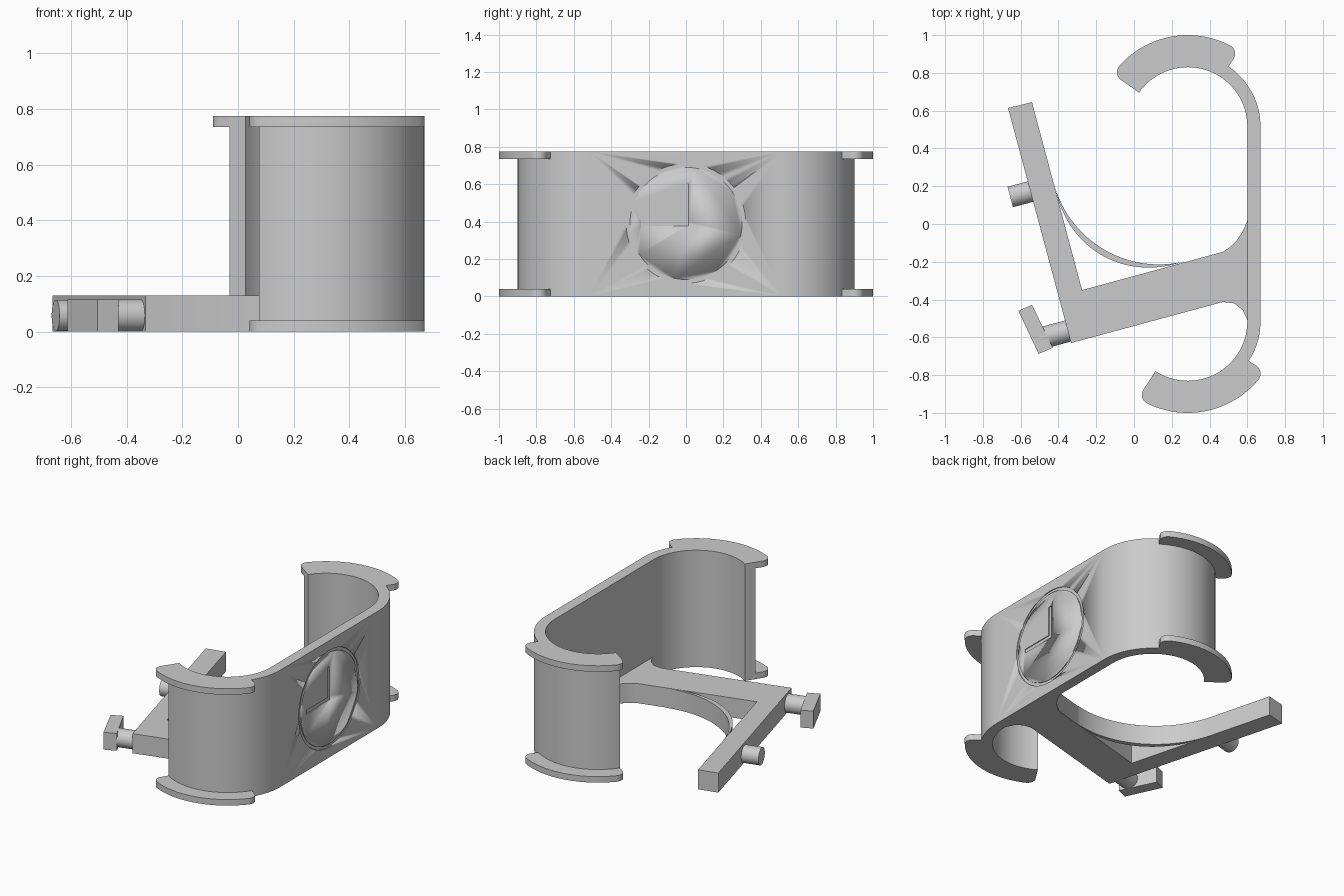
import bpy, bmesh, math
from mathutils import Vector, Matrix

if "Cube" in bpy.data.objects:
    bpy.data.objects.remove(bpy.data.objects["Cube"])

grey = bpy.data.materials.new("light grey plastic")
grey.diffuse_color = (0.6, 0.6, 0.6, 1)
grey.use_nodes = True
grey.node_tree.nodes["Principled BSDF"].inputs["Base Color"].default_value = grey.diffuse_color

H = 0.775                 # clip height
CX, CY = 0.285, 0.515     # centres of the clip's end bends: (CX, +-CY)
RI, RO, RF = 0.315, 0.385, 0.485   # wall inside, wall outside, flange radius


def arc(cx, cy, r, a0, a1, n):
    return [(cx + r * math.cos(math.radians(a0 + (a1 - a0) * i / n)),
             cy + r * math.sin(math.radians(a0 + (a1 - a0) * i / n))) for i in range(n + 1)]


def finish(bm, name):
    bmesh.ops.recalc_face_normals(bm, faces=bm.faces)
    me = bpy.data.meshes.new(name)
    bm.to_mesh(me)
    bm.free()
    ob = bpy.data.objects.new(name, me)
    bpy.context.collection.objects.link(ob)
    me.materials.append(grey)
    bpy.ops.object.select_all(action='DESELECT')
    ob.select_set(True)
    bpy.context.view_layer.objects.active = ob
    bpy.ops.object.shade_smooth_by_angle(angle=math.radians(30))
    return ob


def prism(name, pts, z0, z1):
    """Closed outline extruded upwards."""
    bm = bmesh.new()
    f = bm.faces.new([bm.verts.new((x, y, z0)) for x, y in pts])
    ext = bmesh.ops.extrude_face_region(bm, geom=[f])
    bmesh.ops.translate(bm, vec=(0, 0, z1 - z0),
                        verts=[g for g in ext["geom"] if isinstance(g, bmesh.types.BMVert)])
    return finish(bm, name)


def rod(name, a, b, r):
    a, b = Vector(a), Vector(b)
    bm = bmesh.new()
    rot = Vector((0, 0, 1)).rotation_difference(b - a).to_matrix().to_4x4()
    bmesh.ops.create_cone(bm, cap_ends=True, segments=40, radius1=r, radius2=r, depth=(b - a).length,
                          matrix=Matrix.Translation((a + b) / 2) @ rot)
    return finish(bm, name)


# Clip wall: straight back with a curled end on each side
outer = arc(CX, -CY, RO, -123, 0, 40) + arc(CX, CY, RO, 0, 145, 44)
inner = arc(CX, -CY, RI, -123, 0, 40) + arc(CX, CY, RI, 0, 145, 44)
wall = prism("clip_wall", outer + inner[::-1], 0, H)


# Rim flanges with rounded outer corners
def flange(name, cy, a0, a1, z0):
    c = 0.05                                # corner rounding
    rm = RF - c
    da = math.degrees(math.asin(c / rm))
    pts = arc(CX, cy, RI, a1, a0, 30)
    for a, start in ((a0 + da, a0 - 90), (a1 - da, a1)):
        px = CX + rm * math.cos(math.radians(a))
        py = cy + rm * math.sin(math.radians(a))
        if a < (a0 + a1) / 2:
            pts += arc(px, py, c, start, a, 8)
            pts += arc(CX, cy, RF, a0 + da, a1 - da, 32)[1:-1]
        else:
            pts += arc(px, py, c, a, a1 + 90, 8)
    prism(name, pts, z0, z0 + 0.04)


for level, z in (("lower", 0), ("upper", H - 0.04)):
    flange("back_flange_" + level, CY, 56, 145, z)
    flange("front_flange_" + level, -CY, -123, -33, z)

# Bracket: L-shaped frame, its two arms joined by a curved brace
FH = 0.13
AX, AY, AR = 0.132, 0.361, 0.575            # brace arc
foot = [(-0.275, -0.35), (-0.54, 0.645), (-0.667, 0.614), (-0.333, -0.63), (0.47, -0.413)]
foot += [(0.53, -0.42), (0.575, -0.455), (0.60, -0.508), (0.63, -0.508), (0.63, 0.016), (0.60, 0.016)]
foot += [(0.575, -0.04), (0.545, -0.085), (0.51, -0.12), (0.472, -0.147)]
prism("bracket_frame", foot, 0, FH)
brace = arc(AX, AY, AR, 195, 285, 36)
under = []
for i in range(37):
    t = i / 36
    a = math.radians(204.8 + 71 * t)
    r = 0.583 + 0.024 * math.sin(math.pi * t)
    under.append((AX + r * math.cos(a), AY + r * math.sin(a)))
prism("curved_brace", brace + under[::-1], 0, FH)

# Side pegs and the hook plate
rod("upper_peg", (-0.655, 0.143, 0.058), (-0.52, 0.179, 0.058), 0.056)
rod("lower_peg", (-0.50, -0.607, 0.058), (-0.34, -0.564, 0.058), 0.058)
prism("hook_plate", [(-0.612, -0.46), (-0.54, -0.428), (-0.43, -0.655), (-0.505, -0.688)], 0, 0.115)

# Clock dial engraved in the outer face
ZC, XF, D = 0.39, CX + RO, 0.006


def side_cutter(name, loops):
    """Slab cutter from quads in (y, z), sunk D into the face."""
    bm = bmesh.new()
    cache = {}

    def v(p, x):
        k = (round(p[0], 5), round(p[1], 5), x)
        if k not in cache:
            cache[k] = bm.verts.new((x, p[0], p[1]))
        return cache[k]
    count = {}
    for q in loops:
        for x in (XF - D, XF + 0.02):
            bm.faces.new([v(p, x) for p in q])
        for p, s in zip(q, q[1:] + q[:1]):
            key = frozenset(((round(p[0], 5), round(p[1], 5)), (round(s[0], 5), round(s[1], 5))))
            count.setdefault(key, []).append((p, s))
    for edges in count.values():
        if len(edges) == 1:
            p, s = edges[0]
            bm.faces.new([v(p, XF - D), v(s, XF - D), v(s, XF + 0.02), v(p, XF + 0.02)])
    ob = finish(bm, name)
    ob.hide_render = True
    ob.display_type = 'WIRE'
    ob.hide_set(True)
    mod = wall.modifiers.new(name, 'BOOLEAN')
    mod.operation = 'DIFFERENCE'
    mod.solver = 'EXACT'
    mod.object = ob


N = 64
ro, ri = arc(0, ZC, 0.32, 0, 360, N), arc(0, ZC, 0.30, 0, 360, N)
side_cutter("dial_ring_cutter", [[ri[i], ro[i], ro[i + 1], ri[i + 1]] for i in range(N)])
w = 0.013
side_cutter("dial_hands_cutter", [
    [(-w, ZC - w), (w, ZC - w), (w, ZC + w), (-w, ZC + w)],
    [(-w, ZC + w), (w, ZC + w), (w, ZC + 0.21), (-w, ZC + 0.21)],
    [(-0.24, ZC - w), (-w, ZC - w), (-w, ZC + w), (-0.24, ZC + w)]])
